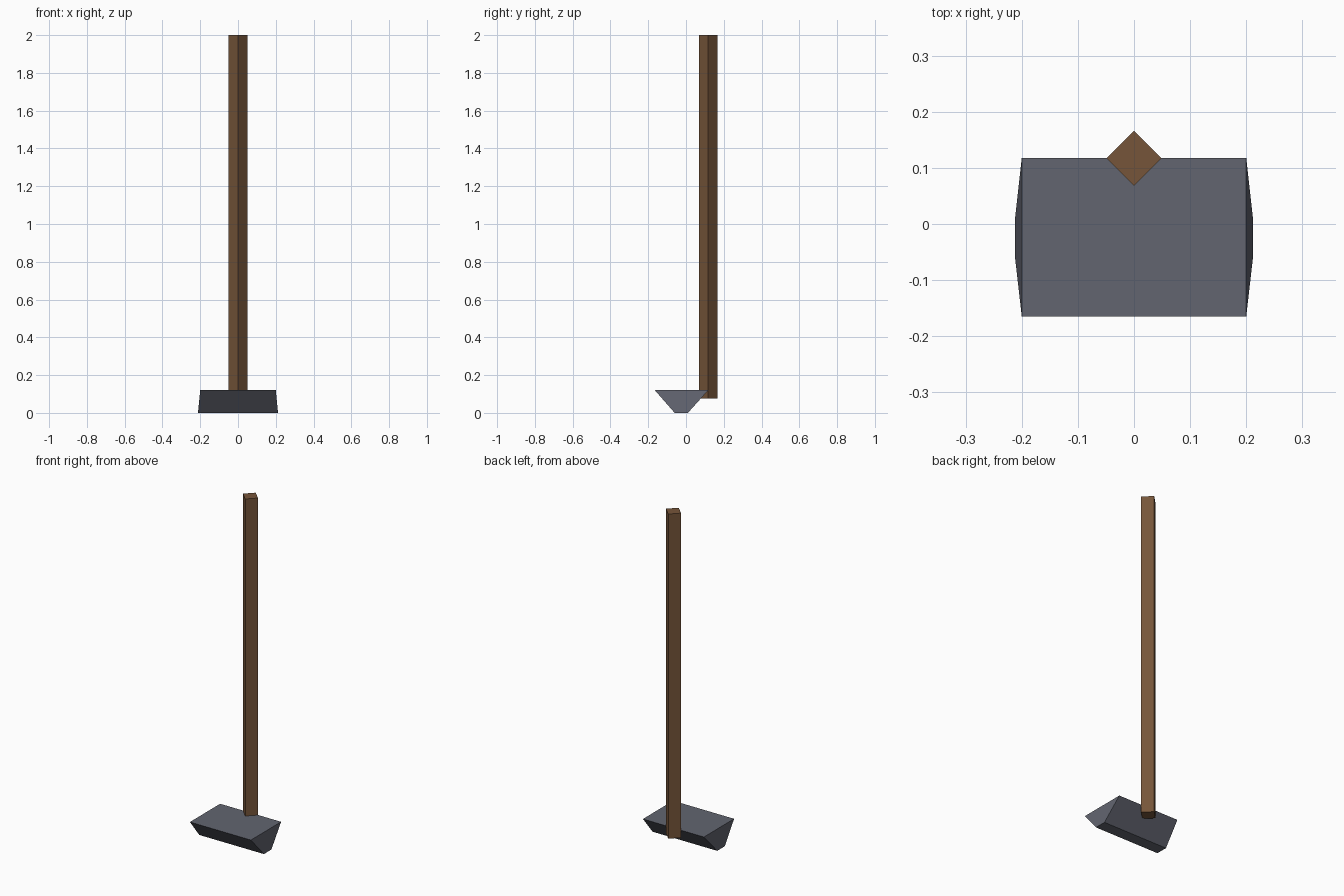
import bpy, bmesh

if "Cube" in bpy.data.objects:
    bpy.data.objects.remove(bpy.data.objects["Cube"])


def material(name, rgb):
    m = bpy.data.materials.new(name)
    m.diffuse_color = (*rgb, 1)
    m.use_nodes = True
    m.node_tree.nodes["Principled BSDF"].inputs["Base Color"].default_value = m.diffuse_color
    return m


def loft(name, bottom, top, mat):
    """Solid between two outlines with matching point counts."""
    bm = bmesh.new()
    lo = [bm.verts.new(p) for p in bottom]
    hi = [bm.verts.new(p) for p in top]
    bm.faces.new(lo[::-1])
    bm.faces.new(hi)
    n = len(lo)
    for i in range(n):
        j = (i + 1) % n
        bm.faces.new((lo[i], lo[j], hi[j], hi[i]))
    bmesh.ops.recalc_face_normals(bm, faces=bm.faces)
    me = bpy.data.meshes.new(name)
    bm.to_mesh(me)
    bm.free()
    me.materials.append(mat)
    ob = bpy.data.objects.new(name, me)
    bpy.context.collection.objects.link(ob)
    return ob


def rectangle(half_x, y0, y1, z):
    return [(-half_x, y0, z), (half_x, y0, z), (half_x, y1, z), (-half_x, y1, z)]


def diamond(cy, r, z):
    return [(0, cy - r, z), (r, cy, z), (0, cy + r, z), (-r, cy, z)]


wood = material("brown wood", (0.181, 0.091, 0.042))
steel = material("grey steel", (0.122, 0.130, 0.162))

# Wedge-shaped head: wide on top, narrow and slightly longer at the bottom
loft("head", rectangle(0.212, -0.06, 0.01, 0), rectangle(0.2, -0.165, 0.118, 0.12), steel)

# Square handle turned 45 degrees, set into the back edge of the head
loft("handle", diamond(0.117, 0.049, 0.075), diamond(0.117, 0.049, 2.0), wood)
